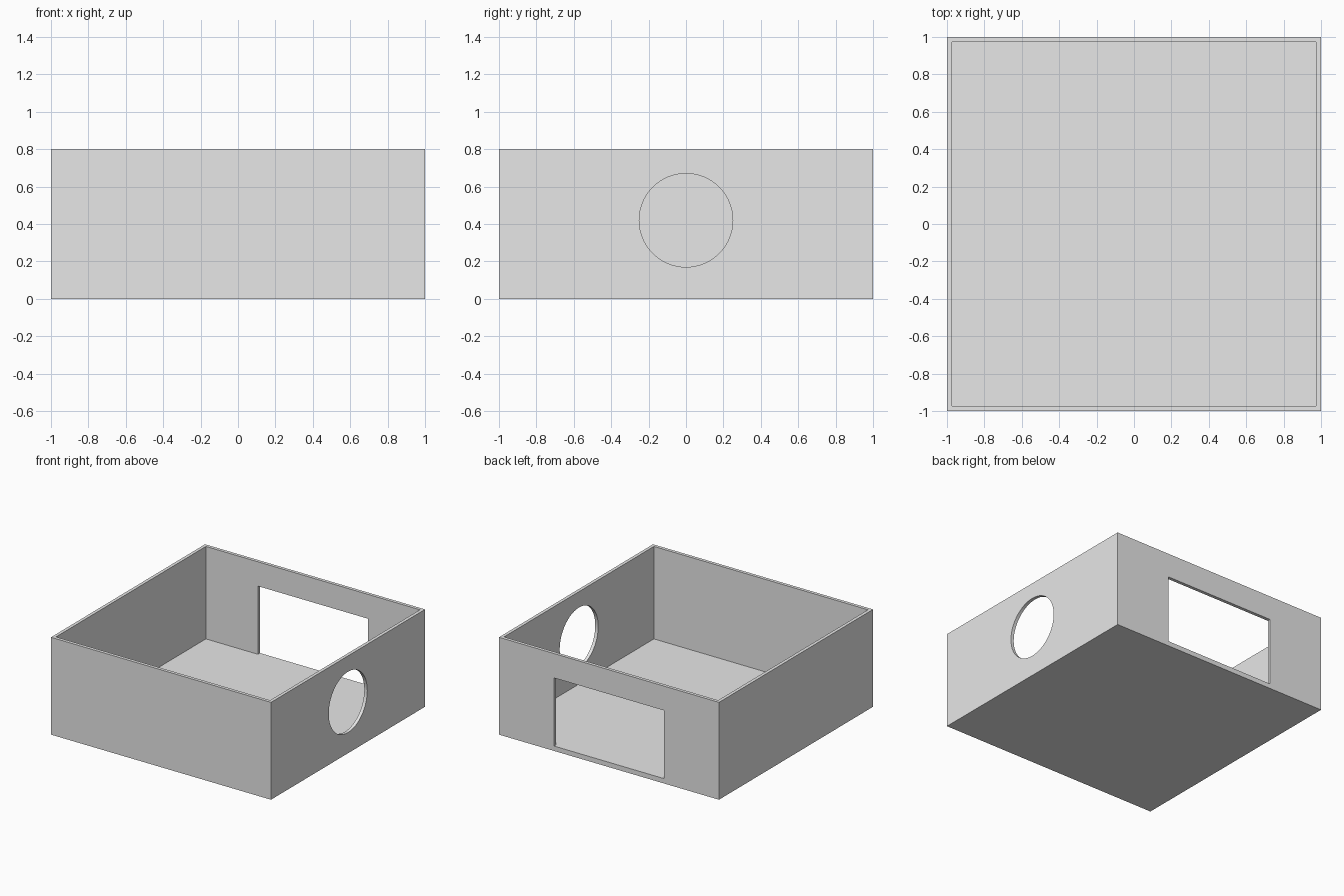
import bpy
import math

cube = bpy.data.objects.get("Cube")
if cube:
    bpy.data.objects.remove(cube, do_unlink=True)

HEIGHT, WALL, FLOOR = 0.8, 0.027, 0.04

grey = bpy.data.materials.new("light_grey")
grey.use_nodes = True
grey.diffuse_color = (0.8, 0.8, 0.8, 1)
grey.node_tree.nodes["Principled BSDF"].inputs["Base Color"].default_value = (0.8, 0.8, 0.8, 1)


def box(name, low, high):
    """Axis-aligned box between two corners."""
    middle = [(a + b) / 2 for a, b in zip(low, high)]
    bpy.ops.mesh.primitive_cube_add(size=1, location=middle)
    obj = bpy.context.object
    obj.name = name
    obj.scale = [b - a for a, b in zip(low, high)]
    bpy.ops.object.transform_apply(location=False, rotation=False, scale=True)
    return obj


def cut(target, cutter):
    """Subtract a hidden cutter from the target."""
    mod = target.modifiers.new(cutter.name, 'BOOLEAN')
    mod.operation = 'DIFFERENCE'
    mod.solver = 'EXACT'
    mod.object = cutter
    bpy.context.view_layer.objects.active = target
    bpy.ops.object.modifier_apply(modifier=mod.name)
    bpy.data.objects.remove(cutter, do_unlink=True)


# Open tray with a floor and four walls
tray = box("open_box", (-1, -1, 0), (1, 1, HEIGHT))
inner = 1 - WALL
cut(tray, box("cavity_cutter", (-inner, -inner, FLOOR), (inner, inner, 1)))

# Rectangular opening in the back wall, level with the floor
cut(tray, box("window_cutter", (-0.5, 0.9, FLOOR), (0.5, 1.1, 0.6)))

# Round opening in the +x wall
bpy.ops.mesh.primitive_cylinder_add(vertices=96, radius=0.25, depth=0.2,
                                    location=(1, 0, (HEIGHT + FLOOR) / 2),
                                    rotation=(0, math.pi / 2, 0))
hole = bpy.context.object
hole.name = "hole_cutter"
cut(tray, hole)

# One colour, smooth hole rim with sharp edges
tray.data.materials.clear()
tray.data.materials.append(grey)
bpy.ops.object.select_all(action='DESELECT')
tray.select_set(True)
bpy.context.view_layer.objects.active = tray
bpy.ops.object.shade_smooth_by_angle(angle=math.radians(30))
